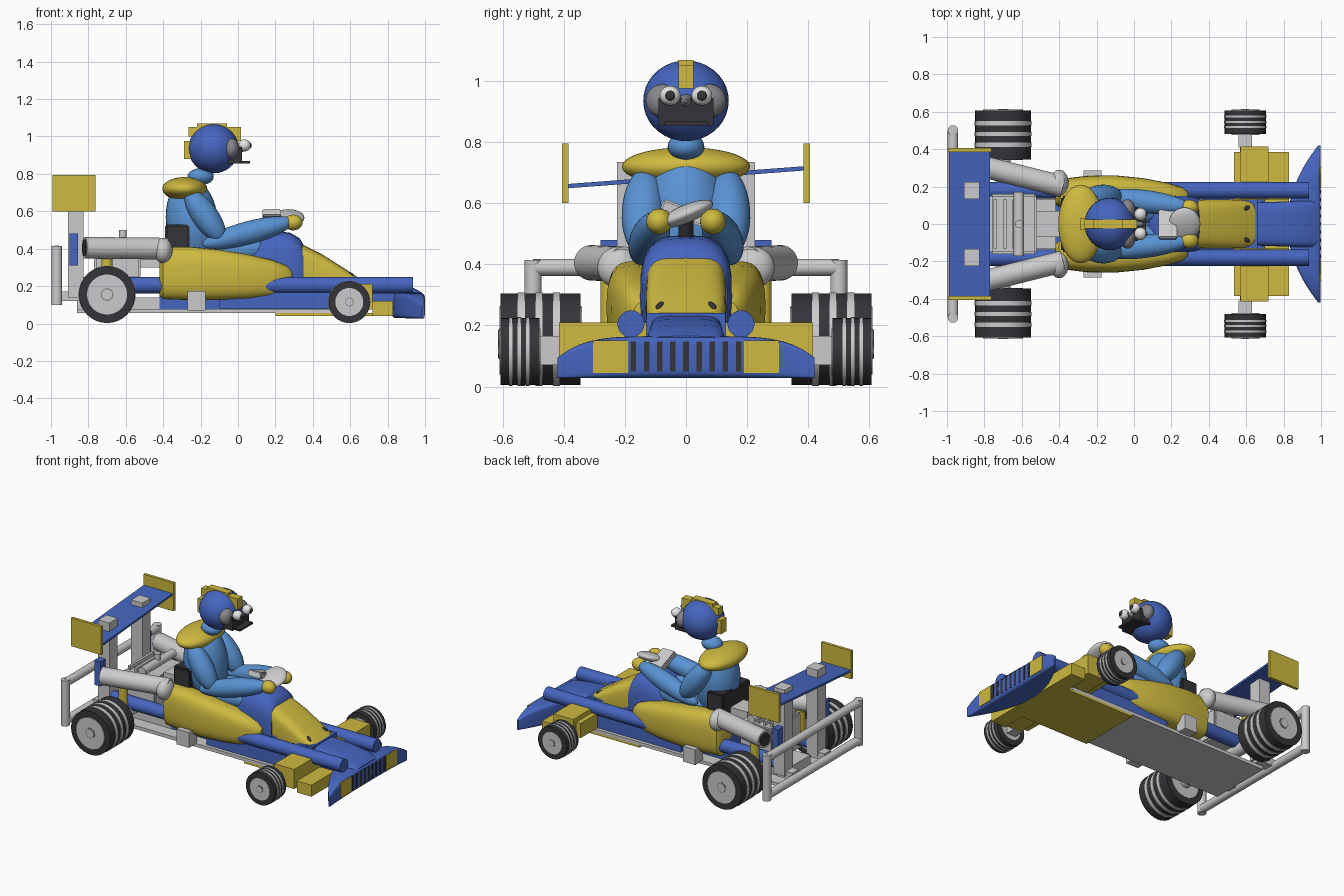
import bpy, bmesh, math
from mathutils import Vector

cube = bpy.data.objects.get("Cube")
if cube:
    bpy.data.objects.remove(cube)


def material(name, rgb):
    m = bpy.data.materials.new(name)
    m.use_nodes = True
    m.diffuse_color = (*rgb, 1)
    node = next(n for n in m.node_tree.nodes if n.type == 'BSDF_PRINCIPLED')
    node.inputs["Base Color"].default_value = (*rgb, 1)
    return m


YELLOW = material("yellow", (0.62, 0.49, 0.05))
BLUE = material("blue", (0.06, 0.13, 0.52))
SKY = material("light blue", (0.1, 0.29, 0.65))
GREY = material("light grey", (0.6, 0.6, 0.61))
MID = material("mid grey", (0.24, 0.24, 0.26))
DARK = material("dark grey", (0.035, 0.034, 0.04))
WHITE = material("white", (0.8, 0.8, 0.8))


def finish(name, bm, mat, smooth=True):
    bmesh.ops.recalc_face_normals(bm, faces=bm.faces)
    me = bpy.data.meshes.new(name)
    bm.to_mesh(me)
    bm.free()
    me.materials.append(mat)
    ob = bpy.data.objects.new(name, me)
    bpy.context.collection.objects.link(ob)
    if smooth:
        bpy.ops.object.select_all(action='DESELECT')
        ob.select_set(True)
        bpy.context.view_layer.objects.active = ob
        bpy.ops.object.shade_smooth_by_angle(angle=math.radians(40))
    return ob


def box(name, mat, x, y, z, bevel=0):
    """Box from (min, max) ranges."""
    bm = bmesh.new()
    bmesh.ops.create_cube(bm, size=1)
    for v in bm.verts:
        v.co = [r[0] + (c + 0.5) * (r[1] - r[0]) for c, r in zip(v.co, (x, y, z))]
    if bevel:
        bmesh.ops.bevel(bm, geom=bm.edges[:], offset=bevel, segments=2, affect='EDGES')
    return finish(name, bm, mat, False)


def ball(name, mat, loc, radii, rot=(0, 0, 0)):
    bm = bmesh.new()
    bmesh.ops.create_uvsphere(bm, u_segments=32, v_segments=18, radius=1)
    bmesh.ops.scale(bm, vec=radii, verts=bm.verts)
    ob = finish(name, bm, mat)
    ob.location, ob.rotation_euler = loc, rot
    return ob


def limb(name, mat, a, b, r):
    """Ellipsoid stretched between two points."""
    a, b = Vector(a), Vector(b)
    d = b - a
    return ball(name, mat, (a + b) / 2, (r, r, d.length / 2), d.to_track_quat('Z', 'Y').to_euler())


def rod(name, mat, a, b, r, r2=None):
    a, b = Vector(a), Vector(b)
    d = b - a
    bm = bmesh.new()
    bmesh.ops.create_cone(bm, cap_ends=True, segments=32, radius1=r,
                          radius2=r if r2 is None else r2, depth=d.length)
    ob = finish(name, bm, mat)
    ob.location, ob.rotation_euler = (a + b) / 2, d.to_track_quat('Z', 'Y').to_euler()
    return ob


def loft(name, mat, sections, power=0.6, axis='x', n=32):
    """Skin rounded sections (position, centre, half width, bottom, top)."""
    bm = bmesh.new()
    rings = []
    for t, c, w, lo, hi in sections:
        ring = []
        for i in range(n):
            a = 2 * math.pi * i / n
            ca, sa = math.cos(a), math.sin(a)
            u = c + w * math.copysign(abs(ca) ** power, ca)
            v = (lo + hi) / 2 + (hi - lo) / 2 * math.copysign(abs(sa) ** power, sa)
            ring.append(bm.verts.new((t, u, v) if axis == 'x' else (u, t, v)))
        rings.append(ring)
    for a, b in zip(rings, rings[1:]):
        for i in range(n):
            bm.faces.new((a[i], a[(i + 1) % n], b[(i + 1) % n], b[i]))
    bm.faces.new(rings[0])
    bm.faces.new(rings[-1])
    return finish(name, bm, mat)


def wheel(name, x, s, r, y0, y1, hub):
    """Banded tyre with light stripes, hub disc and cap."""
    rod(name + "_tyre", DARK, (x, s * y0, r + .005), (x, s * y1, r + .005), r)
    for k in (.3, .52, .74):
        y = y0 + (y1 - y0) * k
        t = (y1 - y0) * .045
        rod(name + "_stripe", GREY, (x, s * (y - t), r + .005), (x, s * (y + t), r + .005), r + .003)
    for yy, e in ((y0, -.004), (y1, .004)):
        rod(name + "_hub", GREY, (x, s * yy, r + .005), (x, s * (yy + e), r + .005), hub)
    rod(name + "_cap_ring", MID, (x, s * y1, r + .005), (x, s * (y1 + .006), r + .005), hub * .32)
    rod(name + "_cap", GREY, (x, s * y1, r + .005), (x, s * (y1 + .008), r + .005), hub * .26)


# Floor and chassis
box("floor", GREY, (-.86, .68), (-.22, .22), (.055, .078))
box("front_floor", YELLOW, (.2, .83), (-.22, .22), (.04, .055))
box("tub", BLUE, (-.42, .66), (-.13, .13), (.075, .24))
box("rear_frame", GREY, (-.86, -.42), (-.13, .13), (.078, .14))

# Front bodywork
loft("cowl", BLUE, [(.08, 0, .13, .1, .43), (.12, 0, .145, .1, .47), (.2, 0, .15, .1, .495),
                    (.28, 0, .15, .1, .485), (.33, 0, .145, .1, .455), (.35, 0, .135, .12, .42)], .65)
loft("nose", YELLOW, [(.34, 0, .13, .14, .425), (.45, 0, .132, .14, .37),
                      (.56, 0, .13, .14, .3), (.65, 0, .12, .14, .24)], .5)
loft("nose_tip", BLUE, [(.62, 0, .115, .08, .235), (.8, 0, .12, .07, .22),
                        (.92, 0, .125, .06, .2), (.985, 0, .125, .05, .165)], .4)
ys = [-.42 + .84 * i / 24 for i in range(25)]
bumper = []
for y in ys:
    k = abs(y) / .42
    back = .82 + .165 * k * k
    bumper.append((y, (back + .998) / 2, (.998 - back) / 2, .028, .165 - .07 * k ** 5))
loft("front_bumper", BLUE, bumper, .3, 'y')
for i in range(-4, 5):
    box("grille_slot", DARK, (.99, 1.0), (i * .043 - .009, i * .043 + .009), (.05, .148))

# Cockpit
box("seat", DARK, (-.39, -.26), (-.15, .15), (.25, .53), .01)
limb("torso", SKY, (-.22, 0, .3), (-.27, 0, .78), .14)
ball("shoulders", YELLOW, (-.285, 0, .72), (.12, .21, .063))
ball("neck", SKY, (-.2, 0, .785), (.07, .06, .045))

# Head
ball("helmet", BLUE, (-.13, 0, .935), (.135, .14, .132))
box("crest_top", YELLOW, (-.22, -.06), (-.025, .025), (1.03, 1.068))
box("crest_front", YELLOW, (-.08, .015), (-.025, .025), (.975, 1.05))
box("crest_back", YELLOW, (-.265, -.18), (-.025, .025), (1.0, 1.05))
box("crest_tail", YELLOW, (-.288, -.25), (-.03, .03), (.88, .975))
box("mouth", DARK, (-.06, .022), (-.09, .09), (.855, .945))
box("lower_lip", DARK, (-.02, .065), (-.07, .07), (.855, .868))
rod("beak", MID, (-.02, 0, .93), (.05, 0, .935), .035, .005)

# Steering wheel and its cover
ball("steering_wheel", GREY, (.27, 0, .565), (.085, .095, .03), (.4, 0, 0))
bar = box("steering_bar", GREY, (-.05, .05), (-.085, .085), (-.02, .02), .006)
bar.location, bar.rotation_euler = (.18, 0, .565), (-.38, 0, 0)
rod("steering_column", DARK, (.2, 0, .45), (.25, 0, .56), .025)

# Engine and rear structure
box("engine", GREY, (-.77, -.52), (-.16, .16), (.2, .4), .01)
for i in range(3):
    x = -.75 + .05 * i
    box("engine_fin", GREY, (x, x + .018), (-.13, .13), (.4, .425))
rod("engine_manifold", GREY, (-.615, -.17, .435), (-.615, .17, .435), .028)
rod("engine_breather", GREY, (-.615, 0, .43), (-.615, 0, .5), .02)
box("engine_link", GREY, (-.52, -.39), (-.07, .07), (.3, .42))
rod("rear_axle", GREY, (-.7, -.36, .155), (-.7, .36, .155), .04)
rod("front_axle", GREY, (.595, -.48, .12), (.595, .48, .12), .028)
wing = box("rear_wing", BLUE, (-.11, .11), (-.4, .4), (-.007, .007))
wing.location, wing.rotation_euler = (-.88, 0, .685), (.075, 0, 0)
for z in (.39, .13):
    rod("rear_guard_bar", GREY, (-.968, -.5, z), (-.968, .5, z), .028)

# Paired parts
for s, side in ((1, "left_"), (-1, "right_")):
    def span(a, b):
        return tuple(sorted((s * a, s * b)))

    wheel(side + "rear_wheel", -.7, s, .15, .345, .607, .107)
    wheel(side + "front_wheel", .595, s, .11, .48, .607, .075)
    loft(side + "side_pod", YELLOW, [
        (-.42, s * .16, .055, .15, .38), (-.4, s * .165, .075, .13, .41), (-.25, s * .17, .088, .125, .41),
        (-.1, s * .17, .09, .125, .395), (.05, s * .16, .085, .13, .37), (.18, s * .145, .075, .14, .34),
        (.26, s * .13, .065, .16, .31), (.29, s * .12, .05, .18, .28)], .7)
    rod(side + "side_tube", BLUE, (-.85, s * .18, .205), (.935, s * .18, .205), .044)
    box(side + "lower_rail", BLUE, (-.1, .7), span(.1, .2), (.08, .17))
    box(side + "side_bracket", GREY, (-.27, -.175), span(.2, .285), (.07, .175))
    # Front wing boxes and lamps
    box(side + "front_pod", YELLOW, (.57, .72), span(.13, .415), (.075, .21))
    box(side + "front_pod_rear", YELLOW, (.535, .57), span(.13, .385), (.08, .18))
    box(side + "front_pod_step", YELLOW, (.72, .83), span(.13, .385), (.04, .12))
    box(side + "front_upright", GREY, (.56, .63), span(.41, .48), (.07, .165))
    box(side + "lamp", YELLOW, (.992, 1.0), span(.19, .305), (.045, .15))
    ball(side + "nose_vent", DARK, (.6, s * .085, .266), (.025, .012, .008), (0, .45, s * .4))
    # Exhausts
    rod(side + "exhaust", GREY, (-.38, s * .2, .4), (-.82, s * .31, .405), .058)
    rod(side + "exhaust_mouth", DARK, (-.815, s * .309, .405), (-.823, s * .311, .405), .045)
    ball(side + "exhaust_bend", GREY, (-.4, s * .22, .39), (.05, .07, .068))
    rod(side + "spring", YELLOW, (-.7, s * .25, .15), (-.7, s * .25, .36), .03)
    # Rear wing mounts and end plates
    box(side + "wing_post", GREY, (-.91, -.825), span(.135, .225), (.14, .735))
    box(side + "wing_end_plate", YELLOW, (-.992, -.762), span(.385, .405), (.6, .795))
    box(side + "rear_panel", BLUE, (-.9, -.855), span(.2, .28), (.31, .48))
    rod(side + "rear_guard_post", GREY, (-.968, s * .5, .1), (-.968, s * .5, .415), .028)
    box(side + "guard_mount", GREY, (-.96, -.84), span(.14, .21), (.12, .17))
    # Arms and hands
    limb(side + "upper_arm", SKY, (-.27, s * .13, .71), (-.08, s * .15, .44), .07)
    limb(side + "forearm", SKY, (-.19, s * .15, .42), (.3, s * .09, .55), .062)
    limb(side + "leg", SKY, (-.24, s * .07, .37), (.2, s * .07, .41), .07)
    ball(side + "hand", YELLOW, (.295, s * .088, .54), (.05, .042, .042))
    # Face
    ball(side + "cheek", MID, (-.035, s * .075, .935), (.042, .057, .055))
    ball(side + "eye", WHITE, (.035, s * .052, .952), (.033, .034, .032))
    ball(side + "pupil", DARK, (.059, s * .052, .952), (.013, .018, .018))
